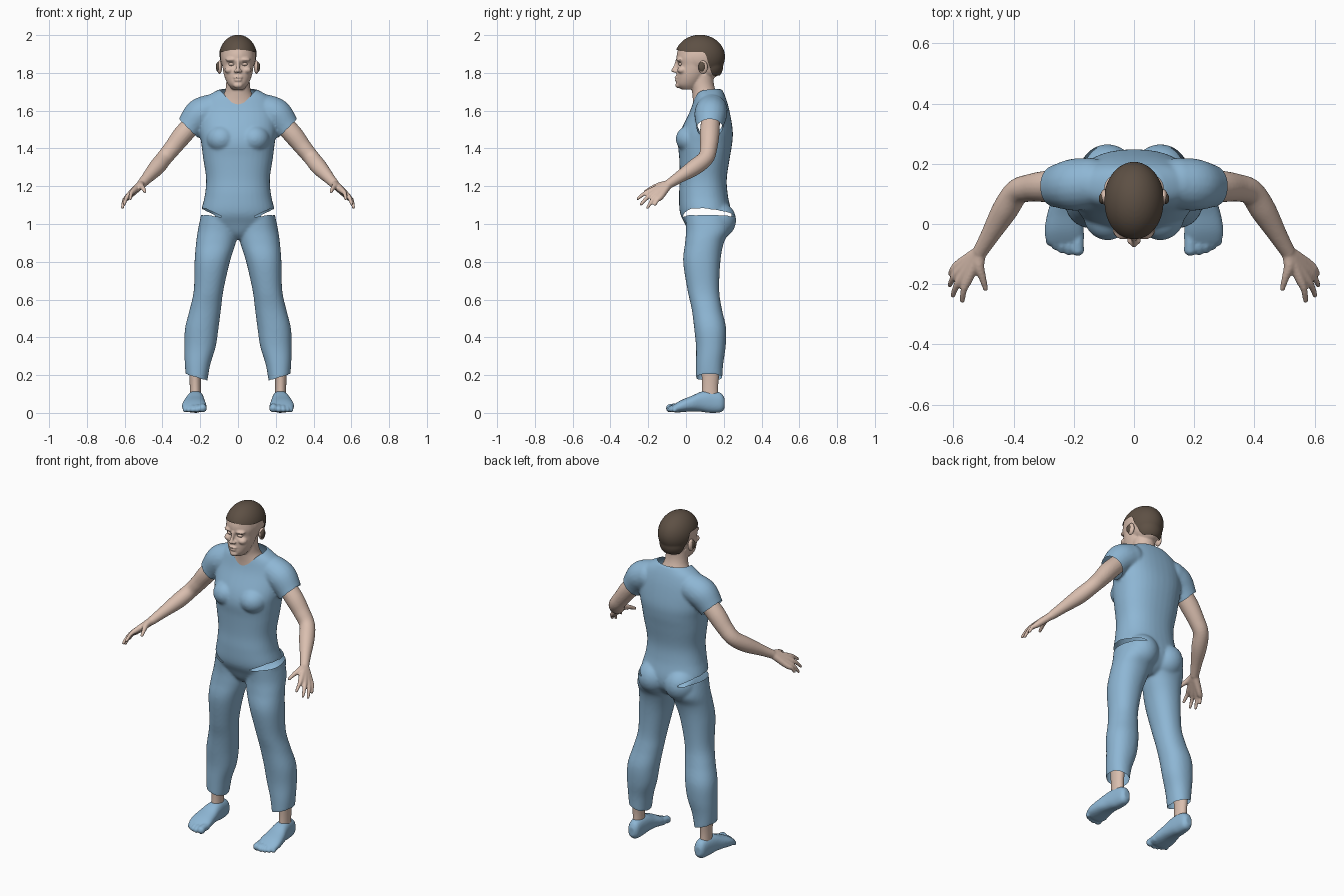
import bpy, bmesh
from math import cos, sin, pi, exp, copysign
from mathutils import Vector, Matrix

cube = bpy.data.objects.get("Cube")
if cube:
    bpy.data.objects.remove(cube)


def material(name, rgb):
    m = bpy.data.materials.new(name)
    m.use_nodes = True
    m.diffuse_color = (*rgb, 1)
    m.node_tree.nodes["Principled BSDF"].inputs["Base Color"].default_value = (*rgb, 1)
    return m


BLUE = material("cloth blue", (0.27, 0.47, 0.66))
SKIN = material("skin", (0.70, 0.52, 0.43))
BROWN = material("hair brown", (0.11, 0.08, 0.058))


# ---- geometry helpers ----
def smooth_rows(rows, n=6):
    """Catmull-Rom interpolation through rows of numbers."""
    out = []
    for i in range(len(rows) - 1):
        p0, p1, p2 = rows[max(i - 1, 0)], rows[i], rows[i + 1]
        p3 = rows[min(i + 2, len(rows) - 1)]
        for k in range(n):
            t = k / n
            out.append([b + 0.5 * t * (c - a + t * (2*a - 5*b + 4*c - d + t * (3*(b - c) + d - a)))
                        for a, b, c, d in zip(p0, p1, p2, p3)])
    return out + [list(rows[-1])]


def skin_rings(bm, rings):
    loops = [[bm.verts.new(p) for p in ring] for ring in rings]
    for a, b in zip(loops, loops[1:]):
        for i in range(len(a)):
            j = (i + 1) % len(a)
            bm.faces.new((a[i], a[j], b[j], b[i]))
    bm.faces.new(loops[0][::-1])
    bm.faces.new(loops[-1])


def stack(bm, rows, axis="z", power=1.0, sides=36):
    """Loft of ovals; row = (height, u low, u high, v low, v high)."""
    rings = []
    for h, u0, u1, v0, v1 in smooth_rows(rows):
        ring = []
        for i in range(sides):
            c, s = cos(2 * pi * i / sides), sin(2 * pi * i / sides)
            u = (u0 + u1) / 2 + (u1 - u0) / 2 * copysign(abs(c) ** power, c)
            v = (v0 + v1) / 2 + (v1 - v0) / 2 * copysign(abs(s) ** power, s)
            ring.append((u, v, h) if axis == "z" else (u, h, v))
        rings.append(ring)
    skin_rings(bm, rings)


def ball(bm, centre, radii):
    bmesh.ops.create_icosphere(bm, subdivisions=4, radius=1,
                               matrix=Matrix.Translation(centre) @ Matrix.Diagonal((*radii, 1)))


def tube(bm, points, sides=20):
    """Round limb through (x, y, z, radius) points with rounded ends."""
    rows = smooth_rows(points)
    rings = []
    for i, row in enumerate(rows):
        d = Vector(rows[min(i + 1, len(rows) - 1)][:3]) - Vector(rows[max(i - 1, 0)][:3])
        q = d.to_track_quat("Z", "Y")
        rings.append([Vector(row[:3]) + q @ Vector((cos(a), sin(a), 0)) * row[3]
                      for a in (2 * pi * k / sides for k in range(sides))])
    skin_rings(bm, rings)
    for p in (points[0], points[-1]):
        ball(bm, p[:3], [p[3]] * 3)


def mirror(bm):
    geom = bmesh.ops.duplicate(bm, geom=bm.verts[:] + bm.edges[:] + bm.faces[:])["geom"]
    for v in geom:
        if isinstance(v, bmesh.types.BMVert):
            v.co.x = -v.co.x


def finish(bm, name, mat, voxel=None, rounds=4):
    """Make the object, fusing its overlapping volumes into one smooth skin."""
    bmesh.ops.recalc_face_normals(bm, faces=bm.faces[:])
    mesh = bpy.data.meshes.new(name)
    bm.to_mesh(mesh)
    bm.free()
    ob = bpy.data.objects.new(name, mesh)
    bpy.context.collection.objects.link(ob)
    if voxel:
        fuse = ob.modifiers.new("fuse", "REMESH")
        fuse.mode, fuse.voxel_size = "VOXEL", voxel
        soft = ob.modifiers.new("soften", "SMOOTH")
        soft.factor, soft.iterations = 0.5, rounds
        fused = bpy.data.meshes.new_from_object(
            ob.evaluated_get(bpy.context.evaluated_depsgraph_get()))
        ob.modifiers.clear()
        ob.data = fused
    ob.data.materials.clear()
    ob.data.materials.append(mat)
    ob.data.polygons.foreach_set("use_smooth", [True] * len(ob.data.polygons))
    return ob


def cut(ob, rule):
    """Remove faces by rule and even out the open edges."""
    bm = bmesh.new()
    bm.from_mesh(ob.data)
    doomed = [f for f in bm.faces if rule(f.calc_center_median())]
    bmesh.ops.delete(bm, geom=doomed, context="FACES")
    rim = [v for v in bm.verts if v.is_boundary]
    for _ in range(8):
        new = {}
        for v in rim:
            near = [e.other_vert(v).co for e in v.link_edges if e.is_boundary]
            new[v] = v.co * 0.5 + sum(near, Vector()) / len(near) * 0.5
        for v, co in new.items():
            v.co = co
    bm.to_mesh(ob.data)
    bm.free()


# ---- clothes: legs, sleeves, chest and seat mirrored, then the trunk ----
bm = bmesh.new()
stack(bm, [(1.05, .005, .195, -.005, .23), (.97, 0, .212, 0, .235), (.9, .012, .222, -.005, .2),
           (.8, .043, .23, -.015, .182), (.65, .077, .234, .008, .176), (.55, .09, .255, .03, .19),
           (.45, .103, .28, .043, .212), (.35, .118, .284, .053, .21), (.25, .148, .281, .053, .196),
           (.13, .168, .27, .053, .19)], power=.92)
tube(bm, [(.15, .135, 1.6, .085), (.205, .13, 1.575, .086), (.262, .125, 1.507, .07),
          (.31, .12, 1.45, .066)])
ball(bm, (.088, .03, 1.45), (.08, .084, .075))
ball(bm, (.088, .165, 1.02), (.096, .1, .1))
mirror(bm)
stack(bm, [(1.715, -.095, .095, .06, .19), (1.67, -.17, .17, .045, .21), (1.6, -.2, .2, .022, .23),
           (1.5, -.205, .205, -.025, .247), (1.43, -.195, .195, -.042, .245),
           (1.35, -.185, .185, -.036, .232), (1.24, -.169, .169, -.033, .216),
           (1.15, -.176, .176, -.037, .222), (1.06, -.196, .196, -.032, .24),
           (1, -.185, .185, -.005, .235), (.95, -.09, .09, .02, .2), (.92, -.03, .03, .05, .16)],
      power=.88)
clothes = finish(bm, "shirt_and_trousers", BLUE, .0075, 8)


def openings(p):
    x = abs(p.x)
    neck = p.z > 1.6 and (x / .1) ** 2 + ((p.y - .11) / .076) ** 2 < 1
    sleeve = x > .2 and p.z > 1.35 and (x - .262) * .707 - (p.z - 1.507) * .707 > 0
    cuff = p.z < .205 - (.275 - x) * .3
    t = min((x - (.08 if p.y < .1 else .105)) / .09, 1)
    slit = t > 0 and 1.034 + .014 * t < p.z < 1.038 + .044 * t
    return neck or sleeve or cuff or slit


cut(clothes, openings)

# ---- arms with hands ----
bm = bmesh.new()
tube(bm, [(.22, .13, 1.55, .05), (.29, .125, 1.475, .052), (.345, .12, 1.405, .046),
          (.39, .105, 1.35, .043), (.43, .045, 1.3, .043), (.48, -.04, 1.245, .031),
          (.51, -.09, 1.212, .025)])
wrist = (.512, -.092, 1.21, .022)
for knuckle, tip in [((.55, -.18, 1.178), (.57, -.255, 1.135)),
                     ((.567, -.172, 1.163), (.602, -.238, 1.105)),
                     ((.578, -.155, 1.15), (.612, -.203, 1.088)),
                     ((.582, -.135, 1.143), (.61, -.165, 1.103))]:
    mid = Vector(knuckle).lerp(Vector(tip), .5) + Vector((.005, 0, .006))
    tube(bm, [wrist, (*knuckle, .0165), (*mid, .0115), (*tip, .0085)], 14)
tube(bm, [wrist, (.515, -.14, 1.203, .018), (.503, -.18, 1.19, .0125), (.493, -.215, 1.172, .009)], 14)
mirror(bm)
finish(bm, "arms_and_hands", SKIN, .0055, 3)

# ---- ankles and feet ----
bm = bmesh.new()
stack(bm, [(.3, .185, .265, .075, .185), (.2, .195, .258, .083, .175), (.13, .197, .255, .085, .17),
           (.05, .195, .255, .08, .175)])
mirror(bm)
finish(bm, "ankles", SKIN)

bm = bmesh.new()
stack(bm, [(.205, .205, .24, .025, .075), (.185, .188, .255, .004, .105), (.13, .182, .265, 0, .118),
           (.08, .178, .275, .006, .112), (.03, .173, .289, .008, .09), (-.02, .167, .297, .004, .07),
           (-.055, .168, .292, .002, .05), (-.072, .178, .28, .008, .036)], axis="y", power=.85)
for x, y, r in [(.187, -.084, .022), (.216, -.089, .0155), (.239, -.084, .0145),
                (.26, -.074, .0135), (.28, -.06, .013)]:
    tube(bm, [(x, y + .045, .03, r), (x, y + .015, .03, r * .9), (x, y, r + .003, r)], 14)
mirror(bm)
finish(bm, "feet", BLUE, .0055, 3)

# ---- head and neck ----
bm = bmesh.new()
ball(bm, (.034, -.03, 1.87), (.032, .022, .012))     # brow
ball(bm, (.045, -.02, 1.815), (.026, .026, .02))     # cheekbone
ball(bm, (.012, -.056, 1.809), (.011, .012, .009))   # nostril
mirror(bm)
stack(bm, [(1.712, -.03, .03, -.025, .06), (1.735, -.05, .05, -.048, .08),
           (1.765, -.066, .066, -.051, .1), (1.8, -.077, .077, -.05, .12),
           (1.84, -.083, .083, -.046, .13), (1.88, -.088, .088, -.049, .13),
           (1.93, -.082, .082, -.042, .12)])
ball(bm, (0, .075, 1.885), (.094, .125, .108))
ball(bm, (0, .115, 1.835), (.07, .072, .07))
tube(bm, [(0, -.046, 1.865, .01), (0, -.056, 1.835, .009), (0, -.067, 1.813, .011)], 14)
ball(bm, (0, -.05, 1.775), (.024, .012, .008))       # upper lip
ball(bm, (0, -.048, 1.762), (.021, .012, .008))      # lower lip
ball(bm, (0, -.04, 1.735), (.025, .016, .016))       # chin
stack(bm, [(1.56, -.14, .14, .04, .21), (1.62, -.12, .12, .037, .2), (1.66, -.092, .092, .036, .18),
           (1.7, -.07, .07, .032, .16), (1.74, -.063, .063, .025, .148),
           (1.79, -.062, .062, .02, .145)])
head = finish(bm, "head_and_neck", SKIN, .005, 3)
for v in head.data.vertices:                         # eye sockets and mouth line
    if v.co.y < 0:
        x, z = abs(v.co.x), v.co.z
        v.co.y += .011 * exp(-((x - .034) / .018) ** 2 - ((z - 1.846) / .012) ** 2)
        v.co.y += .005 * exp(-(x / .022) ** 2 - ((z - 1.769) / .004) ** 2)

bm = bmesh.new()
ball(bm, (.034, -.027, 1.846), (.017, .014, .009))
mirror(bm)
finish(bm, "eyelids", SKIN)

# ---- ears ----
bm = bmesh.new()
ball(bm, (.098, .09, 1.83), (.014, .025, .035))
mirror(bm)
finish(bm, "ears", SKIN)
bm = bmesh.new()
ball(bm, (.106, .084, 1.832), (.011, .018, .026))
mirror(bm)
finish(bm, "ear_hollows", BROWN)

# ---- hair: skull shell trimmed along the hairline ----
bm = bmesh.new()
ball(bm, (0, .074, 1.885), (.101, .133, .117))
ball(bm, (0, .117, 1.835), (.079, .08, .078))
hair = finish(bm, "hair", BROWN, .006, 3)
cut(hair, lambda p: p.z < 1.785 or p.z < 1.923 - 1.6 * min(p.x ** 2, .008) - 3.2 * max(0, p.y - .1))
